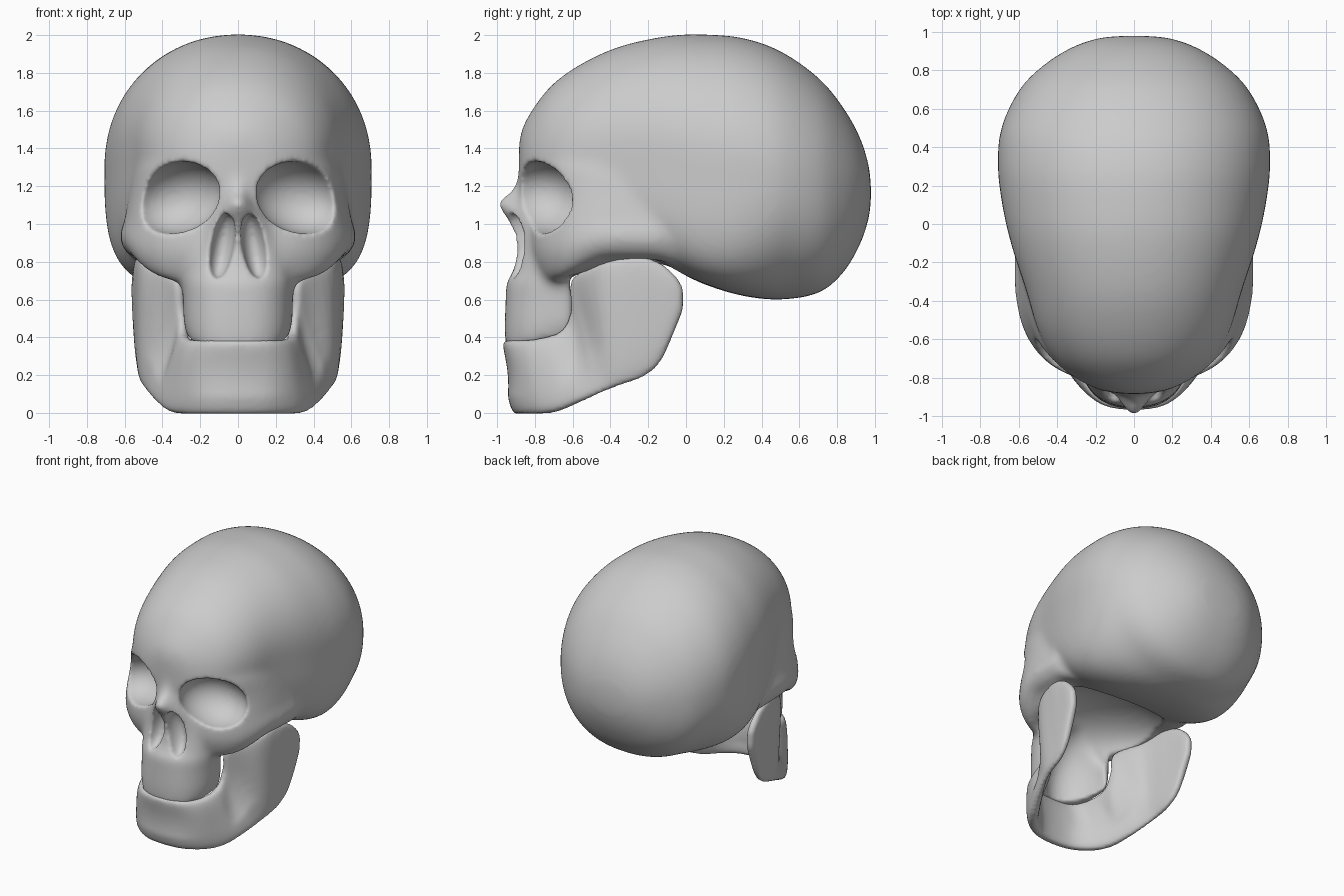
import bpy, bmesh, math
from mathutils import Vector, Matrix, Euler

if "Cube" in bpy.data.objects:
    bpy.data.objects.remove(bpy.data.objects["Cube"])


def spline(stations, steps):
    """Smooth rows through the given stations (Catmull-Rom)."""
    s = [stations[0]] + list(stations) + [stations[-1]]
    rows = []
    for i in range(1, len(s) - 2):
        for k in range(steps):
            t = k / steps
            rows.append([0.5 * (2 * b + (c - a) * t + (2 * a - 5 * b + 4 * c - d) * t ** 2
                                + (3 * b - a - 3 * c + d) * t ** 3)
                         for a, b, c, d in zip(s[i - 1], s[i], s[i + 1], s[i + 2])])
    rows.append(list(stations[-1]))
    return rows


def power(v, n):
    return math.copysign(abs(v) ** (2 / n), v)


def ramp(v, a, b):
    t = min(1, max(0, (v - a) / (b - a)))
    return t * t * (3 - 2 * t)


def loft(bm, rings):
    """Closed tube through rings of equal point count."""
    vs = [[bm.verts.new(p) for p in ring] for ring in rings]
    n = len(vs[0])
    for a, b in zip(vs, vs[1:]):
        for i in range(n):
            j = (i + 1) % n
            bm.faces.new((a[i], a[j], b[j], b[i]))
    bm.faces.new(vs[0])
    bm.faces.new(vs[-1])


def finish(bm, name):
    bmesh.ops.recalc_face_normals(bm, faces=bm.faces)
    me = bpy.data.meshes.new(name)
    bm.to_mesh(me)
    bm.free()
    ob = bpy.data.objects.new(name, me)
    bpy.context.collection.objects.link(ob)
    return ob


def melt(ob, size, rounds):
    """Fuse overlapping volumes and soften the joins."""
    m = ob.modifiers.new("fuse", 'REMESH')
    m.mode = 'VOXEL'
    m.voxel_size = size
    m.use_smooth_shade = True
    m = ob.modifiers.new("soften", 'SMOOTH')
    m.factor = 0.5
    m.iterations = rounds


ANGLES = [2 * math.pi * i / 64 for i in range(64)]
skull_bm = bmesh.new()

# braincase: y, half width, top z, bottom z
braincase = [(-.885, .03, 1.42, 1.25), (-.865, .17, 1.51, 1.12), (-.80, .31, 1.625, 1.0),
             (-.70, .42, 1.745, .93), (-.55, .50, 1.85, .90), (-.35, .56, 1.94, .87),
             (-.10, .64, 1.995, .77), (.10, .685, 2.003, .68), (.30, .708, 1.985, .62),
             (.50, .69, 1.915, .60), (.70, .595, 1.775, .635), (.83, .465, 1.62, .74),
             (.92, .32, 1.46, .89), (.967, .18, 1.31, 1.03), (.98, .03, 1.19, 1.14)]
rings = []
for y, w, zt, zb in spline(braincase, 6):
    mid, half = (zt + zb) / 2, (zt - zb) / 2
    low = 4.6 - 2.3 * ramp(y, .0, .6)
    ring = []
    for a in ANGLES:
        n = 2.08 if math.sin(a) >= 0 else low
        ring.append((w * power(math.cos(a), n), y, mid + half * power(math.sin(a), n)))
    rings.append(ring)
loft(skull_bm, rings)


def face_block(stations, yc, back, shift):
    """Horizontal sections: z, half width, front y, squareness."""
    rings = []
    for z, w, yf, n in spline(stations, 5):
        ring = []
        for a in ANGLES:
            s = power(math.sin(a), n)
            y = yc + (yf - yc) * s if s > 0 else yc - back * s
            ring.append((w * power(math.cos(a), n), y, z + shift(y, z)))
        rings.append(ring)
    loft(skull_bm, rings)


# cheekbones and brow
face_block([(.68, .53, -.74, 2.6), (.72, .585, -.785, 2.7), (.85, .625, -.83, 2.7),
            (1.0, .605, -.825, 2.8), (1.15, .58, -.815, 2.8), (1.30, .55, -.845, 2.8),
            (1.38, .51, -.845, 2.7), (1.47, .42, -.77, 2.5)], -.2, .25,
           lambda y, z: max(0, 1 - (z - .68) / .35)
           * (.14 * ramp(y, -.74, -.4) - .07 * ramp(y, -.2, .05)))

# upper jaw and nose bridge
face_block([(.345, .265, -.955, 2.6), (.45, .287, -.96, 2.5), (.60, .292, -.955, 2.4),
            (.69, .30, -.95, 2.3), (.73, .30, -.925, 2.3), (.80, .30, -.90, 2.3),
            (.90, .27, -.895, 2.2), (1.0, .22, -.93, 2.0), (1.06, .17, -.972, 1.8),
            (1.10, .13, -1.005, 1.7), (1.14, .11, -.975, 1.7), (1.20, .10, -.91, 1.9),
            (1.30, .12, -.88, 2.0), (1.37, .16, -.865, 2.0)], -.63, .06,
           lambda y, z: .06 * ramp(y, -.92, -.58) * max(0, 1 - (z - .345) / .2))

skull = finish(skull_bm, "skull")
melt(skull, .022, 10)


def carve(name, holes, fused):
    """Cut ellipsoids (centre, radii, side tilt, turn) out of the skull."""
    bm = bmesh.new()
    for c, r, ty, tz in holes:
        mat = Matrix.LocRotScale(Vector(c), Euler((0, ty, tz)), Vector(r))
        bmesh.ops.create_uvsphere(bm, u_segments=40, v_segments=24, radius=1, matrix=mat)
    cutter = finish(bm, name)
    cutter.hide_render = True
    cutter.display_type = 'WIRE'
    if fused:
        melt(cutter, .03, 2)
    m = skull.modifiers.new(name, 'BOOLEAN')
    m.operation = 'DIFFERENCE'
    m.object = cutter
    m.solver = 'EXACT'


# eye sockets and nose openings, then the hollow palate and base
sockets = []
for s in (1, -1):
    sockets += [((.322 * s, -.765, 1.14), (.25, .22, .185), .28 * s, .42 * s),
                ((.084 * s, -.90, .885), (.064, .11, .175), -.17 * s, 0)]
carve("socket_cutter", sockets, False)
carve("hollow_cutter", [((0, -.50, .40), (.245, .39, .45), 0, 0),
                        ((0, -.32, .70), (.50, .36, .23), 0, 0)], True)
melt(skull, .014, 6)

# lower jaw: lower edge point, upper edge point, half thickness
jaw = [(0, -.885, -.005, 0, -.945, .385, .045), (.15, -.865, -.005, .14, -.925, .385, .045),
       (.27, -.79, -.005, .225, -.85, .385, .045), (.35, -.69, .005, .27, -.745, .40, .045),
       (.41, -.59, .045, .285, -.65, .44, .04), (.45, -.50, .085, .295, -.605, .55, .035),
       (.475, -.43, .115, .32, -.60, .71, .035), (.495, -.34, .15, .47, -.45, .79, .04),
       (.505, -.22, .195, .515, -.28, .83, .038), (.515, -.13, .28, .53, -.15, .80, .035),
       (.525, -.05, .46, .535, -.06, .73, .032), (.53, -.015, .55, .535, -.015, .66, .02)]
other = [(-s[0], s[1], s[2], -s[3], *s[4:]) for s in jaw[:0:-1]]
rows = spline(other + jaw, 5)
mids = [Vector(((r[0] + r[3]) / 2, (r[1] + r[4]) / 2, 0)) for r in rows]
rings = []
for i, r in enumerate(rows):
    low, top = Vector(r[:3]), Vector(r[3:6])
    along = mids[min(i + 1, len(rows) - 1)] - mids[max(i - 1, 0)]
    out = along.cross(top - low).normalized()
    if out.dot(mids[i] - Vector((0, -.3, 0))) < 0:
        out = -out
    # the chin dips below the tooth edge, the ramus front is dished
    dip = .02 * (1 - ramp(abs(low.x), .1, .3)) + .025 * ramp(abs(low.x), .38, .44) \
        * (1 - ramp(low.y, -.44, -.36))
    ring = []
    for a in ANGLES:
        v = power(math.sin(a), 3.2)
        inset = dip * max(0, 1 - (v - .25) ** 2 * 1.8)
        ring.append((low + top) / 2 + (top - low) / 2 * v
                    + out * (r[6] * power(math.cos(a), 3.2) - inset))
    rings.append(ring)
jaw_bm = bmesh.new()
loft(jaw_bm, rings)
lower_jaw = finish(jaw_bm, "lower_jaw")
melt(lower_jaw, .014, 5)
